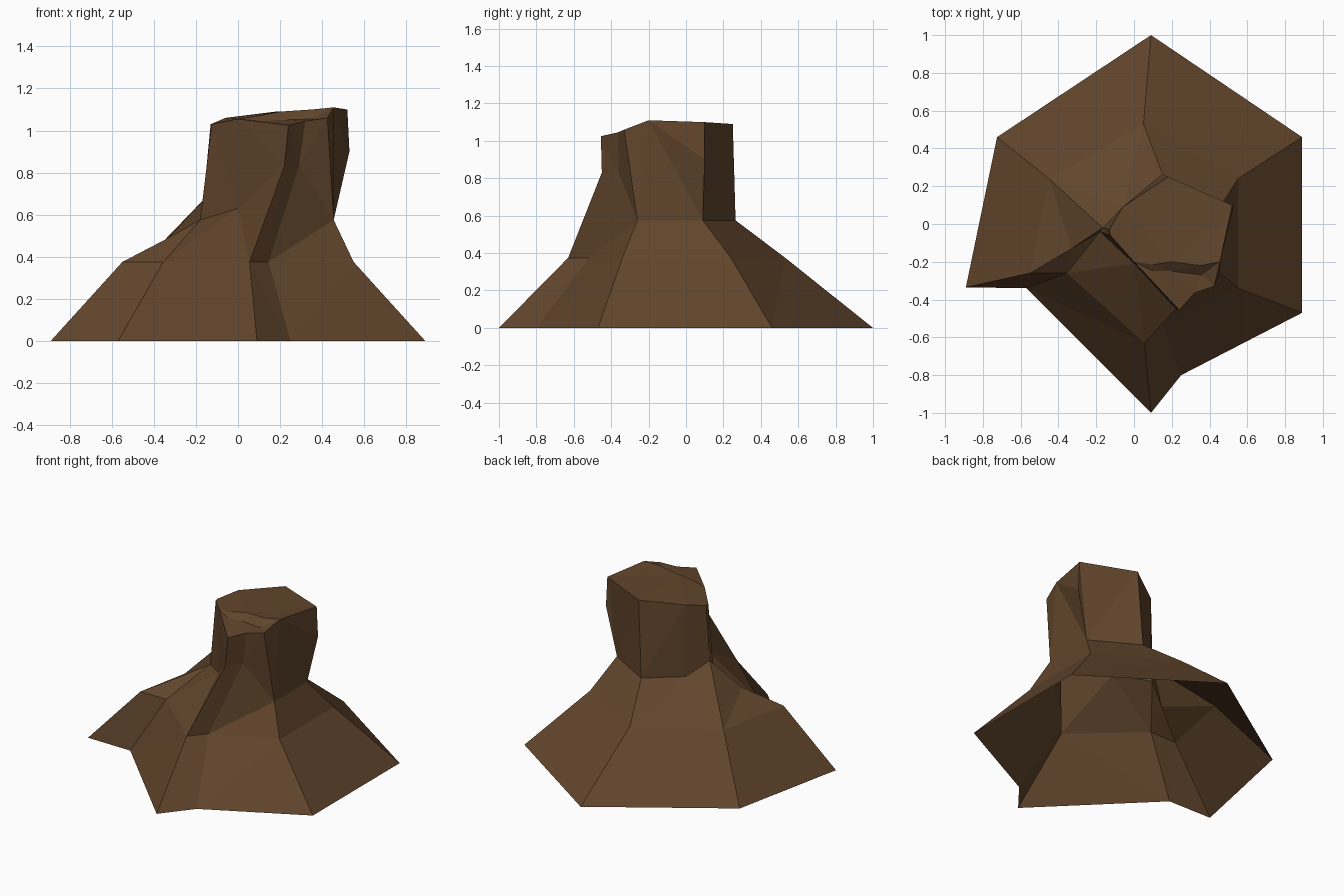
import bpy, bmesh

if "Cube" in bpy.data.objects:
    bpy.data.objects.remove(bpy.data.objects["Cube"])

bm = bmesh.new()
cache = {}

def V(p):
    # shared vertex per position
    if p not in cache:
        cache[p] = bm.verts.new(p)
    return cache[p]

def face(*pts):
    vs = list(dict.fromkeys(V(p) for p in pts))
    if len(vs) > 2:
        bm.faces.new(vs)

def level(pts, z):
    return [(x, y, z) for x, y in pts]

# rings run back, right, front, left; repeated points merge into fans
base = level([(.09, 1), (.89, .46), (.89, -.47), (.89, -.47), (.25, -.8),
              (.09, -1), (-.57, -.34), (-.57, -.34), (-.89, -.335), (-.725, .46)], 0)
roots = level([(.05, .53), (.55, .24), (.55, -.34), (.55, -.34), (.145, -.52),
               (.055, -.63), (-.355, -.26), (-.355, -.26), (-.55, -.26), (-.45, .24)], .375)
neck = [(.15, .265, .575), (.455, .09, .575), (.455, -.26, .575), (.455, -.26, .575),
        (.29, -.36, .83), (.22, -.45, .83), (0, -.21, .63), (-.18, -.04, .575),
        (-.165, -.02, .67), (-.06, .09, .575)]
rim = [(.18, .25, 1.09), (.52, .1, 1.1), (.455, -.2, 1.11), (.425, -.33, 1.06),
       (.32, -.365, 1.045), (.24, -.455, 1.025), (0, -.2, 1.055), (-.125, -.06, 1.03),
       (-.13, -.03, 1.03), (-.06, .09, 1.06)]

# flared roots and trunk walls
rings = [base, roots, neck, rim]
for lo, hi in zip(rings, rings[1:]):
    for i in range(10):
        j = (i + 1) % 10
        face(lo[i], hi[i], hi[j], lo[j])

# cut top: upper plate, splintered step, lower ledge
up = [(.35, -.22, 1.1), (.2, -.2, 1.09), (.1, -.215, 1.07)]
low = [(.36, -.27, 1.055), (.2, -.25, 1.05), (.1, -.25, 1.045)]
face(*rim[:3], *up, *rim[6:])
face(*rim[3:7], *low[::-1])
upper, lower = [rim[2], *up, rim[6]], [rim[3], *low, rim[6]]
for i in range(4):
    face(upper[i], lower[i], lower[i + 1], upper[i + 1])

def bend(a, b, co):
    # add a kink along an edge
    e = bm.edges.get((V(a), V(b)))
    _, v = bmesh.utils.edge_split(e, V(a), .5)
    v.co = co

bend(roots[8], neck[8], (-.33, -.13, .49))
bend(neck[1], rim[1], (.53, .1, .9))

bmesh.ops.triangulate(bm, faces=[f for f in bm.faces if len(f.verts) > 3])
bmesh.ops.recalc_face_normals(bm, faces=bm.faces)
# open underside: make sure the walls face outward
back = next(f for f in bm.faces if V(base[0]) in f.verts)
if back.normal.z < 0:
    bmesh.ops.reverse_faces(bm, faces=bm.faces)

mesh = bpy.data.meshes.new("tree_stump")
bm.to_mesh(mesh)
bm.free()
stump = bpy.data.objects.new("tree_stump", mesh)
bpy.context.collection.objects.link(stump)

bark = bpy.data.materials.new("bark")
bark.diffuse_color = (.12, .06, .025, 1)
bark.use_nodes = True
bark.node_tree.nodes["Principled BSDF"].inputs["Base Color"].default_value = bark.diffuse_color
mesh.materials.append(bark)
